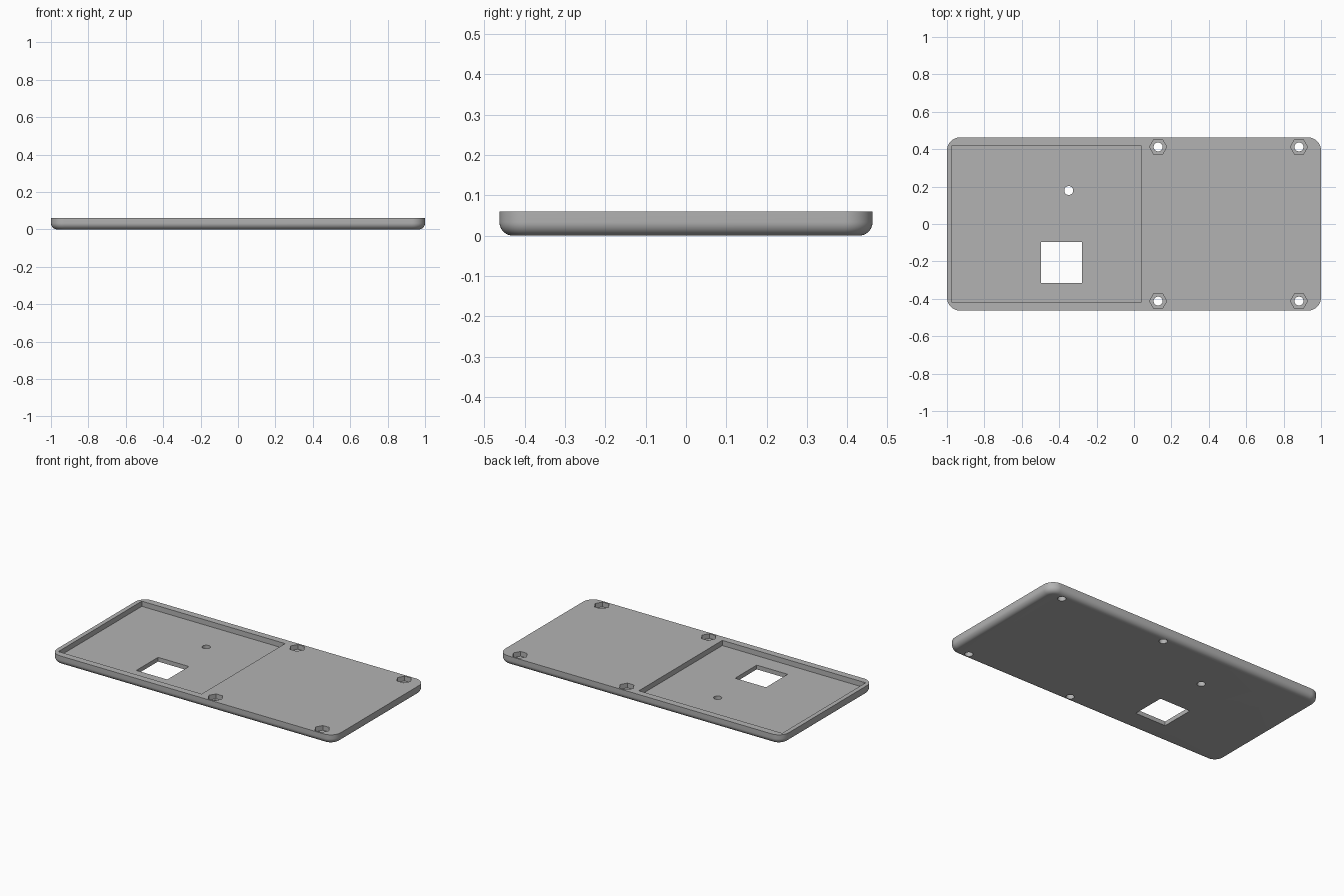
import bpy
import bmesh
from math import sin, cos, pi, radians

old = bpy.data.objects.get("Cube")
if old:
    bpy.data.objects.remove(old, do_unlink=True)

HALF_X, HALF_Y, HEIGHT = 1.0, 0.463, 0.06
CORNER, EDGE = 0.07, 0.034      # plan corner radius, rounded lower edge
POCKET_FLOOR = 0.027
NUT_FLOOR = 0.03

grey = bpy.data.materials.new("light grey plastic")
grey.use_nodes = True
colour = (0.45, 0.45, 0.45, 1)
grey.diffuse_color = colour
grey.node_tree.nodes["Principled BSDF"].inputs["Base Color"].default_value = colour


def make_object(name, bm):
    bmesh.ops.recalc_face_normals(bm, faces=bm.faces)
    mesh = bpy.data.meshes.new(name)
    bm.to_mesh(mesh)
    bm.free()
    mesh.materials.append(grey)
    obj = bpy.data.objects.new(name, mesh)
    bpy.context.collection.objects.link(obj)
    return obj


def rounded_ring(bm, inset, z, steps=12):
    """One outline of the plate, shrunk by inset."""
    r = CORNER - inset
    ring = []
    for q, (sx, sy) in enumerate([(1, 1), (-1, 1), (-1, -1), (1, -1)]):
        for i in range(steps + 1):
            a = (q + i / steps) * pi / 2
            ring.append(bm.verts.new((sx * (HALF_X - CORNER) + r * cos(a),
                                      sy * (HALF_Y - CORNER) + r * sin(a), z)))
    return ring


def box(x0, x1, y0, y1, z0, z1):
    bm = bmesh.new()
    bmesh.ops.create_cube(bm, size=1)
    for v in bm.verts:
        v.co = ((x0 + x1) / 2 + v.co.x * (x1 - x0),
                (y0 + y1) / 2 + v.co.y * (y1 - y0),
                (z0 + z1) / 2 + v.co.z * (z1 - z0))
    return bm


def prism(x, y, radius, sides, z0, z1):
    bm = bmesh.new()
    rings = [[bm.verts.new((x + radius * cos(2 * pi * i / sides),
                            y + radius * sin(2 * pi * i / sides), z))
              for i in range(sides)] for z in (z0, z1)]
    bm.faces.new(rings[0])
    bm.faces.new(rings[1])
    for i in range(sides):
        j = (i + 1) % sides
        bm.faces.new((rings[0][i], rings[0][j], rings[1][j], rings[1][i]))
    return bm


# Plate: rounded outlines stacked from the base up to the flat rim
bm = bmesh.new()
STEPS = 10
rings = []
for k in range(STEPS + 1):
    a = k / STEPS * pi / 2
    rings.append(rounded_ring(bm, EDGE * (1 - sin(a)), EDGE * (1 - cos(a))))
rings.append(rounded_ring(bm, 0, HEIGHT))
for low, high in zip(rings, rings[1:]):
    for i in range(len(low)):
        j = (i + 1) % len(low)
        bm.faces.new((low[i], low[j], high[j], high[i]))
bm.faces.new(rings[0])
bm.faces.new(rings[-1])
plate = make_object("cover_plate", bm)

# Cutters: pocket, square window, small hole, then screw holes with hex recesses
cutters = [
    ("pocket_cutter", box(-0.972, 0.038, -0.42, 0.42, POCKET_FLOOR, 0.1)),
    ("window_cutter", box(-0.496, -0.278, -0.315, -0.097, -0.1, 0.2)),
    ("small_hole_cutter", prism(-0.349, 0.179, 0.024, 32, -0.1, 0.2)),
]
for x in (0.129, 0.882):
    for y in (-0.412, 0.412):
        cutters.append(("nut_recess_cutter", prism(x, y, 0.046, 6, NUT_FLOOR, 0.1)))
        cutters.append(("screw_hole_cutter", prism(x, y, 0.024, 32, -0.1, 0.2)))

bpy.context.view_layer.objects.active = plate
plate.select_set(True)
for name, cut_bm in cutters:
    cutter = make_object(name, cut_bm)
    cutter.hide_render = True
    mod = plate.modifiers.new(name, "BOOLEAN")
    mod.operation = "DIFFERENCE"
    mod.solver = "EXACT"
    mod.object = cutter
    bpy.ops.object.modifier_apply(modifier=mod.name)
    bpy.data.objects.remove(cutter, do_unlink=True)

# Smooth the rounded rim, keep the cut edges sharp
bpy.ops.object.shade_smooth_by_angle(angle=radians(30))
